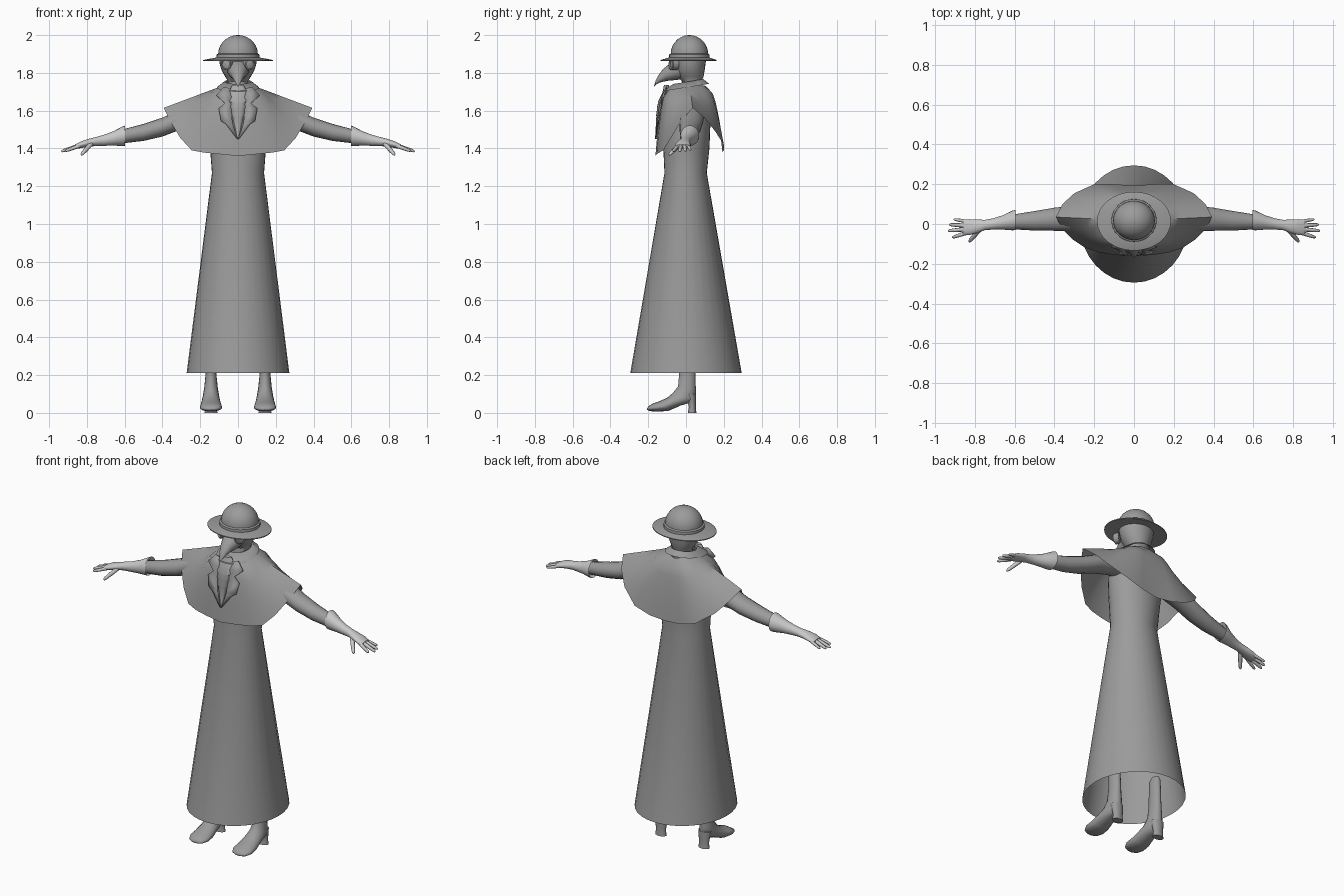
import bpy, bmesh, math
from mathutils import Vector as V


def material(name, g):
    m = bpy.data.materials.new(name)
    m.diffuse_color = (g, g, g, 1)
    return m


CLOTH = material("grey cloth", 0.33)
GLOVE = material("pale leather", 0.58)
LINEN = material("linen", 0.42)


def finish(name, bm, mat, mirror=False, thick=0, angle=40):
    bmesh.ops.recalc_face_normals(bm, faces=bm.faces[:])
    me = bpy.data.meshes.new(name)
    bm.to_mesh(me)
    bm.free()
    ob = bpy.data.objects.new(name, me)
    bpy.context.collection.objects.link(ob)
    me.materials.append(mat)
    if thick:
        s = ob.modifiers.new("thickness", 'SOLIDIFY')
        s.thickness, s.offset = thick, 0
    if mirror:
        ob.modifiers.new("mirror", 'MIRROR').use_mirror_merge = False
    bpy.ops.object.select_all(action='DESELECT')
    ob.select_set(True)
    bpy.context.view_layer.objects.active = ob
    bpy.ops.object.shade_smooth_by_angle(angle=math.radians(angle))
    return ob


def skin(bm, rings, caps=True):
    """Join rings of points into a closed-around tube."""
    vs = [[bm.verts.new(p) for p in r] for r in rings]
    n = len(vs[0])
    for a, b in zip(vs, vs[1:]):
        for i in range(n):
            j = (i + 1) % n
            bm.faces.new((a[i], a[j], b[j], b[i]))
    if caps:
        bm.faces.new(vs[0])
        bm.faces.new(vs[-1])


def oval(c, u, v, n):
    c, u, v = V(c), V(u), V(v)
    return [c + u * math.cos(t) + v * math.sin(t)
            for t in (2 * math.pi * i / n for i in range(n))]


def upright(name, secs, mat, n=32, caps=True, tilt=0, **kw):
    """Stack of horizontal ovals: (z, centre y, half width x, half depth y)."""
    bm = bmesh.new()
    skin(bm, [oval((0, y, z), (rx, 0, 0), (0, ry, tilt * ry), n)
              for z, y, rx, ry in secs], caps)
    return finish(name, bm, mat, **kw)


def sagittal(name, secs, mat, x=0, n=16, **kw):
    """Loft of ovals spanning two side-view points: (y1, z1, y2, z2, half width)."""
    bm = bmesh.new()
    skin(bm, [oval((x, (a + c) / 2, (b + d) / 2), (w, 0, 0),
                   (0, (a - c) / 2, (b - d) / 2), n) for a, b, c, d, w in secs])
    return finish(name, bm, mat, **kw)


def limb(bm, secs, n=16, caps=True):
    """Loft along x: (x, y, z, half depth y, half height z)."""
    skin(bm, [oval((x, y, z), (0, ry, 0), (0, 0, rz), n)
              for x, y, z, ry, rz in secs], caps)


# Robe: open skirt, waist and chest
upright("robe", [(0.21, 0, 0.272, 0.295), (1.27, -0.002, 0.138, 0.112),
                 (1.4, 0.002, 0.148, 0.122), (1.55, 0.01, 0.165, 0.12),
                 (1.65, 0.015, 0.13, 0.095), (1.71, 0.02, 0.07, 0.07)],
        CLOTH, caps=False, angle=30)

# Shoulder cape: hem points from front centre round to back centre
hem = [V(p) for p in [(0, -0.162, 1.36), (0.1, -0.155, 1.37), (0.18, -0.142, 1.378),
                      (0.245, -0.12, 1.39), (0.305, -0.08, 1.455), (0.36, -0.025, 1.545),
                      (0.393, 0.035, 1.615), (0.36, 0.1, 1.56), (0.3, 0.155, 1.49),
                      (0.2, 0.2, 1.42), (0.1, 0.2, 1.39), (0, 0.193, 1.38)]]
columns = []
for k, h in enumerate(hem):
    a = math.pi * k / (len(hem) - 1)
    y = 0.005 - 0.105 * math.cos(a)
    neck = V((0.075 * math.sin(a), y, 1.715 + 0.1 * y + 0.018 * math.sin(a)))
    e = 1 - 0.55 * min(1, max(0, (neck.z - h.z - 0.12) / 0.22))
    col = []
    for s in range(9):
        t = s / 8
        p = neck.lerp(h, t ** e)
        p.z = neck.z + (h.z - neck.z) * t
        col.append(p)
    columns.append(col)
columns += [[V((-p.x, p.y, p.z)) for p in c] for c in columns[-2:0:-1]]
bm = bmesh.new()
skin(bm, [[c[s] for c in columns] for s in range(9)], False)
finish("shoulder_cape", bm, CLOTH, angle=50)

# Folded collar
upright("collar", [(1.715, 0.005, 0.07, 0.075), (1.752, 0.015, 0.064, 0.07),
                   (1.754, 0.012, 0.072, 0.08), (1.722, -0.002, 0.112, 0.125)],
        CLOTH, caps=False, tilt=0.16, angle=60)


def chest_y(x, z):
    t = max(0, (1.70 - z) / 0.34)
    return -0.108 - 0.062 * t ** 0.45 + 0.8 * x * x


# Notched lapels lying on the cape front
bm = bmesh.new()
lapel = [(0.03, 1.715), (0.075, 1.725), (0.115, 1.68), (0.07, 1.64),
         (0.102, 1.61), (0.09, 1.545), (0.065, 1.53), (0.005, 1.45)]
inner = [(0.02, 1.715), (0.03, 1.70), (0.035, 1.67), (0.035, 1.64),
         (0.035, 1.61), (0.03, 1.545), (0.025, 1.52), (0.0, 1.45)]
rows = [[bm.verts.new((x, chest_y(x, z), z)) for x, z in r] for r in (lapel, inner)]
for i in range(len(lapel) - 1):
    bm.faces.new((rows[0][i], rows[0][i + 1], rows[1][i + 1], rows[1][i]))
finish("lapels", bm, CLOTH, mirror=True, thick=0.006)

# Neckcloth in overlapping tiers
bm = bmesh.new()
tiers = [(1.735, 0.03), (1.70, 0.05), (1.645, 0.046), (1.64, 0.04), (1.615, 0.044),
         (1.61, 0.037), (1.575, 0.036), (1.57, 0.03), (1.50, 0.014), (1.45, 0.003)]
skin(bm, [oval((0, chest_y(0, z) + 0.004, z), (w, 0, 0), (0, 0.004 + 0.3 * w, 0), 12)
          for z, w in tiers])
finish("neckcloth", bm, LINEN)

# Neck and hooded head
upright("head", [(1.68, 0.025, 0.055, 0.055), (1.755, 0.03, 0.052, 0.052),
                 (1.78, 0.025, 0.068, 0.068), (1.81, 0.02, 0.085, 0.078),
                 (1.85, 0.02, 0.098, 0.084), (1.89, 0.018, 0.1, 0.09)], CLOTH, n=24)

# Hooked beak mask
sagittal("beak", [(-0.045, 1.875, 0.0, 1.77, 0.062), (-0.085, 1.85, -0.055, 1.762, 0.052),
                  (-0.122, 1.82, -0.1, 1.758, 0.036), (-0.148, 1.785, -0.134, 1.75, 0.023),
                  (-0.162, 1.755, -0.157, 1.74, 0.013), (-0.17, 1.73, -0.168, 1.728, 0.003)],
         CLOTH)

# Round goggles: rim and shallow lens
bm = bmesh.new()
axis = V((0.42, -0.9, 0)).normalized()
side = V((-axis.y, axis.x, 0))
eye = V((0.053, -0.05, 1.845))
skin(bm, [oval(eye + axis * d, side * r, (0, 0, r), 16) for d, r in
          [(0, 0.031), (0.032, 0.031), (0.034, 0.024), (0.026, 0.022), (0.03, 0.008)]])
finish("goggles", bm, CLOTH, mirror=True)

# Hat: domed crown, band and wide brim
dome = [(1.9 + 0.1 * math.sin(a), 0.018, 0.105 * math.cos(a), 0.099 * math.cos(a))
        for a in [math.radians(d) for d in (0, 12, 25, 38, 51, 64, 76, 87)]]
upright("hat_crown", [(1.87, 0.018, 0.105, 0.099)] + dome, CLOTH)
upright("hat_band", [(1.872, 0.018, 0.114, 0.108), (1.897, 0.018, 0.113, 0.107),
                     (1.903, 0.018, 0.104, 0.098)], CLOTH)
upright("hat_brim", [(1.87, 0.016, 0.1, 0.095), (1.863, 0.014, 0.186, 0.148),
                     (1.868, 0.014, 0.186, 0.148), (1.882, 0.016, 0.112, 0.106)], CLOTH)

# Sleeves
bm = bmesh.new()
limb(bm, [(0.1, 0.035, 1.6, 0.07, 0.06), (0.2, 0.035, 1.588, 0.068, 0.06),
          (0.3, 0.03, 1.555, 0.064, 0.054), (0.4, 0.024, 1.513, 0.058, 0.05),
          (0.5, 0.016, 1.485, 0.049, 0.045), (0.62, 0.01, 1.462, 0.036, 0.036)])
finish("sleeves", bm, CLOTH, mirror=True)

# Gauntlet cuffs and palms
bm = bmesh.new()
limb(bm, [(0.63, 0.012, 1.462, 0.03, 0.03), (0.597, 0.02, 1.468, 0.05, 0.054),
          (0.61, 0.018, 1.465, 0.05, 0.052), (0.66, 0.008, 1.453, 0.036, 0.038),
          (0.71, 0.0, 1.443, 0.028, 0.029), (0.75, -0.005, 1.437, 0.026, 0.024),
          (0.79, -0.012, 1.43, 0.034, 0.021), (0.83, -0.016, 1.42, 0.04, 0.018),
          (0.86, -0.018, 1.41, 0.037, 0.012)], 20)
finish("gauntlets", bm, GLOVE, mirror=True, angle=50)

# Fingers and thumb: knuckle point, tip point, radius
bm = bmesh.new()
digits = [((0.84, 0.012, 1.413), (0.908, 0.024, 1.392), 0.008),
          ((0.85, -0.008, 1.412), (0.93, -0.003, 1.387), 0.0095),
          ((0.85, -0.027, 1.412), (0.936, -0.034, 1.384), 0.0095),
          ((0.84, -0.044, 1.413), (0.915, -0.068, 1.386), 0.009),
          ((0.775, -0.025, 1.428), (0.83, -0.09, 1.365), 0.011)]
for a, b, r in digits:
    a, b = V(a), V(b)
    d = (b - a).normalized()
    u = d.cross(V((0, 0, 1))).normalized()
    w = d.cross(u)
    skin(bm, [oval(a.lerp(b, t), u * r * k, w * r * k, 8) for t, k in
              [(0, 1.15), (0.5, 1.05), (0.85, 0.85), (0.96, 0.6), (1, 0.2)]])
finish("fingers", bm, GLOVE, mirror=True, angle=60)

# Heeled boots
sagittal("boots", [(-0.022, 0.385, 0.035, 0.385, 0.014), (-0.034, 0.36, 0.045, 0.36, 0.025),
                   (-0.036, 0.21, 0.05, 0.21, 0.028), (-0.042, 0.14, 0.052, 0.125, 0.036),
                   (-0.07, 0.105, 0.052, 0.065, 0.044), (-0.1, 0.08, -0.03, 0.038, 0.05),
                   (-0.14, 0.062, -0.095, 0.01, 0.057), (-0.175, 0.05, -0.15, 0.007, 0.06),
                   (-0.198, 0.036, -0.19, 0.009, 0.045), (-0.206, 0.024, -0.205, 0.015, 0.02)],
         CLOTH, x=0.143, mirror=True, angle=60)
sagittal("boot_heels", [(-0.005, 0.1, 0.053, 0.1, 0.04), (0.008, 0.06, 0.053, 0.06, 0.034),
                        (0.015, 0.03, 0.052, 0.03, 0.03), (0.01, 0, 0.055, 0, 0.034)],
         CLOTH, x=0.143, mirror=True)
